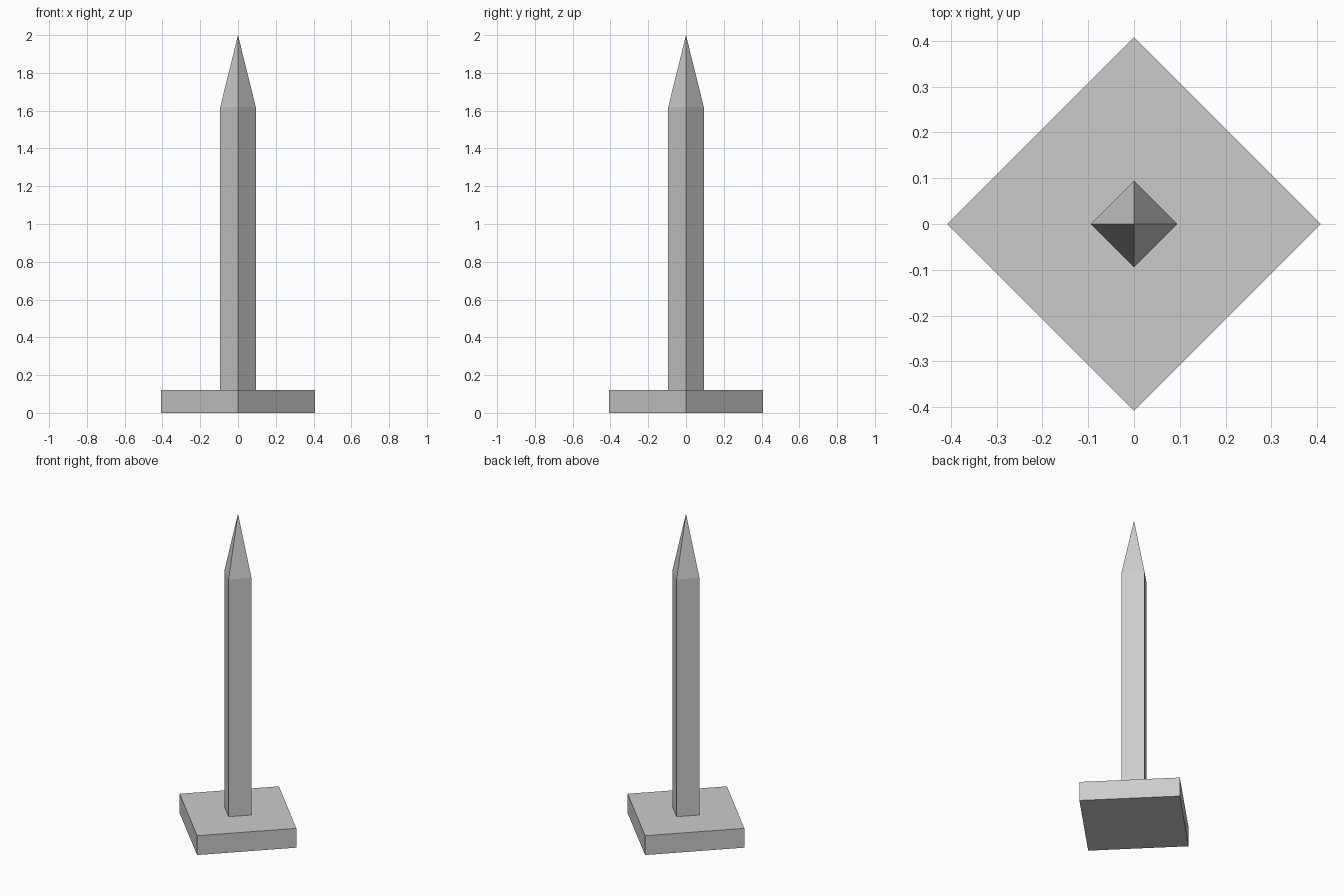
import bpy, bmesh
from math import cos, sin, pi

if "Cube" in bpy.data.objects:
    bpy.data.objects.remove(bpy.data.objects["Cube"])


def four_sided(name, profile):
    """Sweep a (radius, z) profile around z with four corners on the axes."""
    bm = bmesh.new()
    rings = []
    for r, z in profile:
        if r == 0:
            rings.append([bm.verts.new((0, 0, z))] * 4)
        else:
            rings.append([bm.verts.new((r * cos(i * pi / 2), r * sin(i * pi / 2), z))
                          for i in range(4)])
    for low, high in zip(rings, rings[1:]):
        for i in range(4):
            j = (i + 1) % 4
            corners = [low[i], low[j], high[j], high[i]]
            bm.faces.new(list(dict.fromkeys(corners)))
    # Close the flat ends
    bm.faces.new(rings[0][::-1])
    if profile[-1][0] > 0:
        bm.faces.new(rings[-1])
    bmesh.ops.recalc_face_normals(bm, faces=bm.faces)
    mesh = bpy.data.meshes.new(name)
    bm.to_mesh(mesh)
    bm.free()
    obj = bpy.data.objects.new(name, mesh)
    bpy.context.collection.objects.link(obj)
    return obj


# Square plinth
four_sided("base", [(0.408, 0), (0.408, 0.122)])
# Square shaft rising into a pointed tip
four_sided("pointed_shaft", [(0.094, 0.122), (0.094, 1.62), (0, 2.0)])
